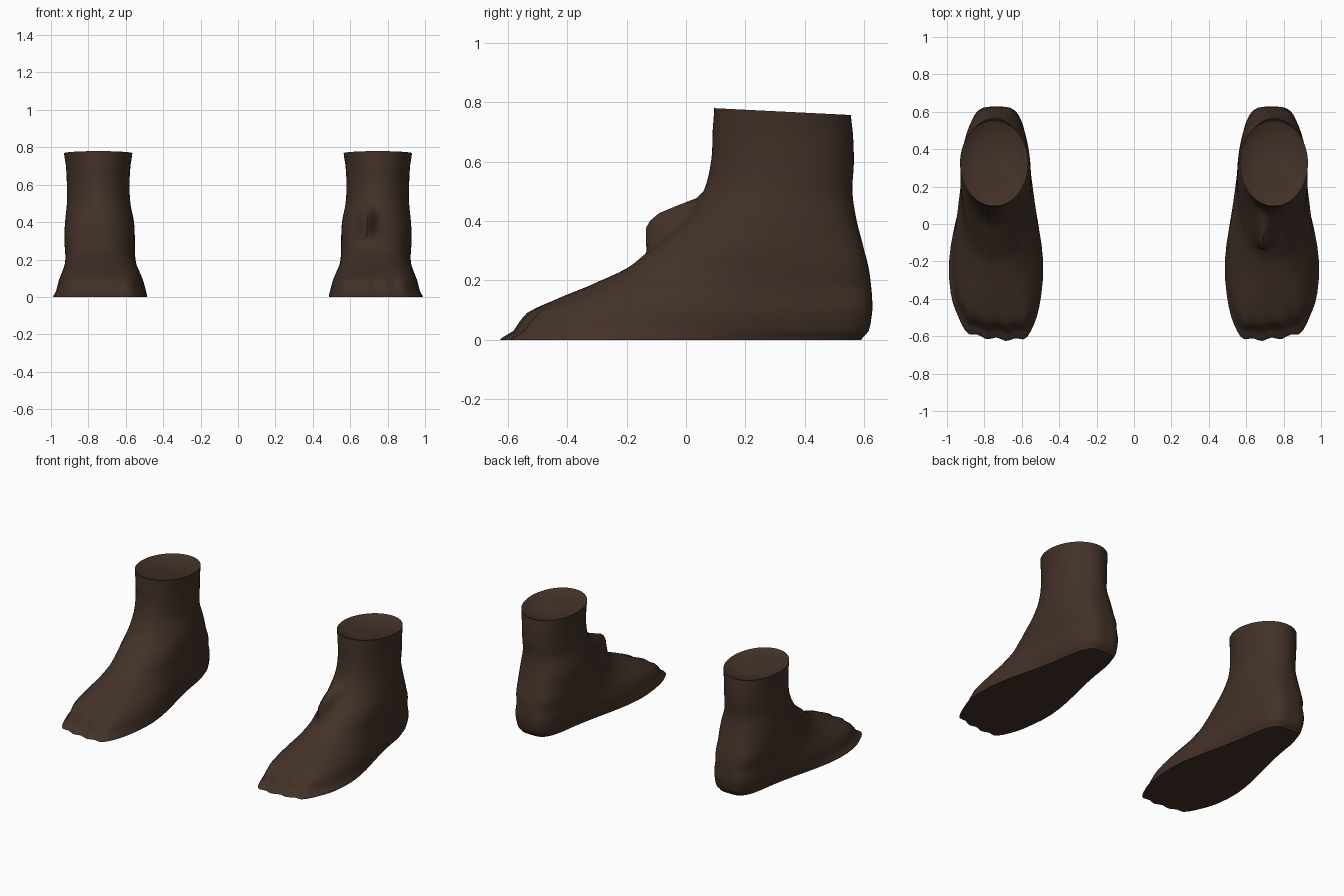
import bpy, bmesh, math

if "Cube" in bpy.data.objects:
    bpy.data.objects.remove(bpy.data.objects["Cube"])

SEGS = 64     # points around each slice
SUB = 4       # slices between two profile levels

# z, front y, back y, forefoot inner/outer x, heel inner/outer x, front/back squareness
LEVELS = [
    (0.00, -.62, .590, .475, 1.00, .575, .890, 6.0, 4.0),
    (0.03, -.575, .615, .480, .985, .560, .905, 6.0, 4.0),
    (0.09, -.53, .626, .495, .970, .550, .920, 5.5, 4.0),
    (0.13, -.45, .627, .510, .955, .550, .920, 4.5, 4.0),
    (0.18, -.33, .623, .535, .935, .550, .920, 3.5, 3.5),
    (0.24, -.20, .615, .555, .920, .550, .925, 3.0, 3.5),
    (0.30, -.12, .600, .560, .920, .550, .930, 2.5, 3.0),
    (0.40, .000, .575, .570, .920, .555, .925, 2.2, 2.5),
    (0.50, .060, .560, .580, .915, .575, .915, 2.0, 2.0),
    (0.60, .085, .565, .580, .915, .580, .915, 2.0, 2.0),
    (0.70, .090, .562, .575, .920, .575, .920, 2.0, 2.0),
    (0.768, .095, .555, .565, .930, .565, .930, 2.0, 2.0),
]

skin = bpy.data.materials.new("dark_brown")
skin.diffuse_color = (0.055, 0.031, 0.021, 1)
skin.use_nodes = True
skin.node_tree.nodes["Principled BSDF"].inputs["Base Color"].default_value = skin.diffuse_color


def smoothstep(a, b, v):
    t = min(1, max(0, (v - a) / (b - a)))
    return t * t * (3 - 2 * t)


def spline(p0, p1, p2, p3, t):
    """Catmull-Rom, clamped between the two middle values."""
    v = 0.5 * (2 * p1 + (p2 - p0) * t + (2 * p0 - 5 * p1 + 4 * p2 - p3) * t * t
               + (3 * p1 - p0 - 3 * p2 + p3) * t ** 3)
    return min(max(v, min(p1, p2) - .01), max(p1, p2) + .01)


def slices():
    last = len(LEVELS) - 1
    for i in range(last):
        quad = [LEVELS[min(last, max(0, i + k))] for k in (-1, 0, 1, 2)]
        for s in range(SUB):
            t = s / SUB
            row = [spline(*column, t) for column in zip(*quad)]
            row[0] = quad[1][0] + (quad[2][0] - quad[1][0]) * t
            yield row
    yield LEVELS[-1]


def ring(row, bump):
    z, yf, yb, in_f, out_f, in_b, out_b, n_f, n_b = row
    mid, half = (yf + yb) / 2, (yb - yf) / 2
    points = []
    for k in range(SEGS):
        b = 2 * math.pi * k / SEGS
        s, c = math.sin(b), math.cos(b)
        n = n_b + (n_f - n_b) * (c + 1) / 2
        reach = math.sqrt(max(0, 1 - abs(s) ** n))
        y = mid - math.copysign(reach, c) * half
        # forefoot width blends into heel width
        t = smoothstep(-.3, .4, y)
        inner = in_f + (in_b - in_f) * t
        outer = out_f + (out_b - out_f) * t
        x = (inner + outer) / 2 + s * (outer - inner) / 2
        # toes recede to the outside, with shallow grooves
        front = smoothstep(-.35, -.55, y) if y < -.35 else 0
        low = 1 - smoothstep(.08, .2, z)
        y += front * low * (.06 * max(0, (x - .62) / .38) ** 2
                            + .008 * math.sin(x * 62))
        # lump on the instep
        if bump and c > 0:
            rise = smoothstep(.26, .31, z) * (1 - smoothstep(.41, .50, z))
            y -= rise * math.exp(-((x - .69) / .04) ** 2) * max(0, min(.13, y + .135))
        # cut at the top slopes down to the back
        points.append((x, y, z + (.33 - y) * .05 * (z / .768) ** 4))
    return points


def make_foot(name, side, bump):
    bm = bmesh.new()
    rings = [ring(row, bump) for row in slices()]
    # shallow dish closing the ankle
    top = rings[-1]
    cx, cy = sum(p[0] for p in top) / SEGS, sum(p[1] for p in top) / SEGS
    for scale, drop in ((.95, .008), (.6, .022), (.2, .03)):
        rings.append([(cx + (x - cx) * scale, cy + (y - cy) * scale, z - drop)
                      for x, y, z in top])
    loops = [[bm.verts.new((side * x, y, z)) for x, y, z in r] for r in rings]
    for lo, hi in zip(loops, loops[1:]):
        for k in range(SEGS):
            j = (k + 1) % SEGS
            bm.faces.new((lo[k], lo[j], hi[j], hi[k]))
    bm.faces.new(loops[0])     # sole
    bm.faces.new(loops[-1])    # middle of the dish
    bmesh.ops.recalc_face_normals(bm, faces=bm.faces)
    mesh = bpy.data.meshes.new(name)
    bm.to_mesh(mesh)
    bm.free()
    mesh.materials.append(skin)
    obj = bpy.data.objects.new(name, mesh)
    bpy.context.collection.objects.link(obj)
    bpy.ops.object.select_all(action='DESELECT')
    obj.select_set(True)
    bpy.context.view_layer.objects.active = obj
    bpy.ops.object.shade_smooth_by_angle(angle=math.radians(40))


make_foot("foot_right_side", 1, True)
make_foot("foot_left_side", -1, False)
